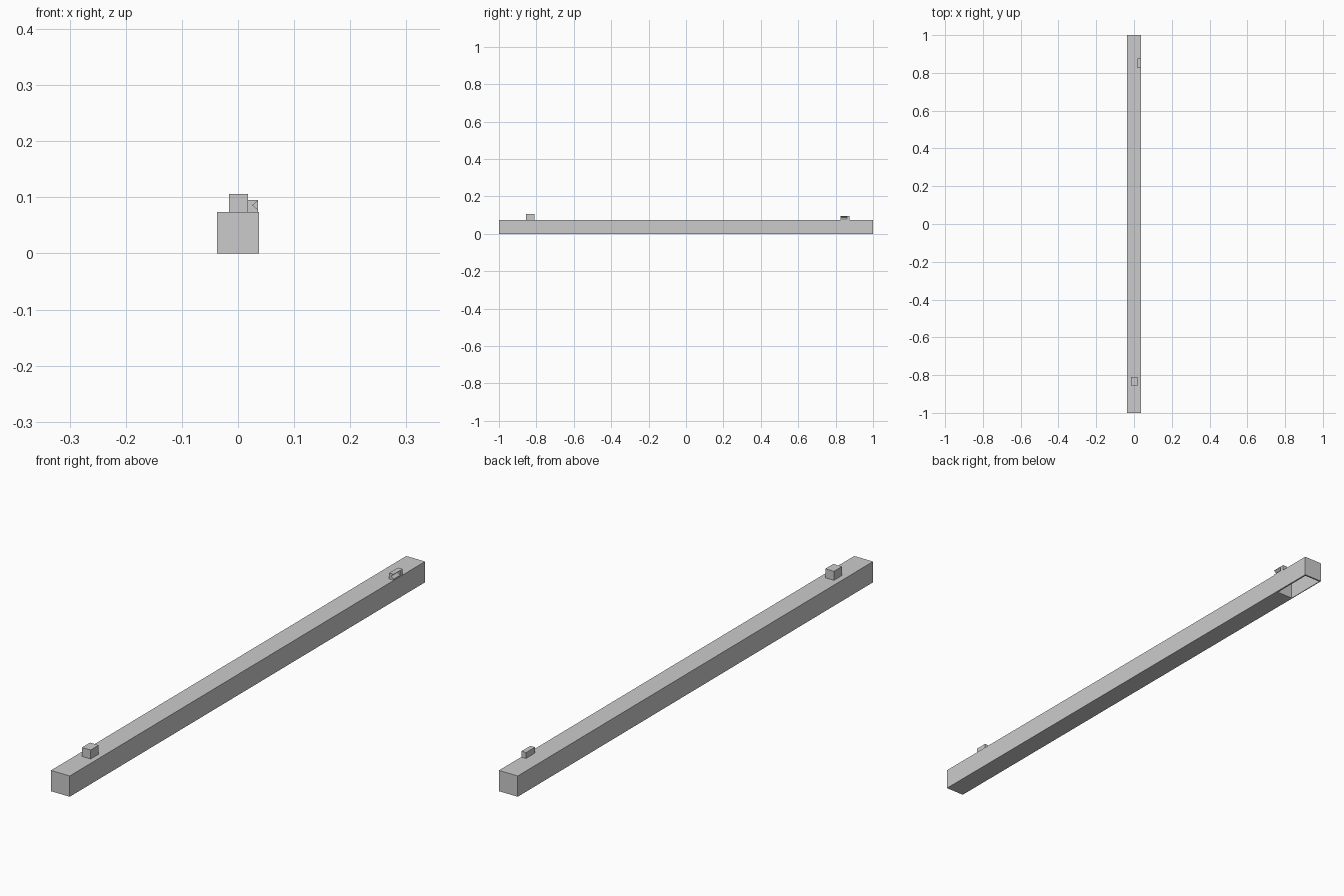
import bpy, bmesh

if "Cube" in bpy.data.objects:
    bpy.data.objects.remove(bpy.data.objects["Cube"])


def box(name, x0, x1, y0, y1, z0, z1):
    bm = bmesh.new()
    bmesh.ops.create_cube(bm, size=1)
    for v in bm.verts:
        v.co.x = x1 if v.co.x > 0 else x0
        v.co.y = y1 if v.co.y > 0 else y0
        v.co.z = z1 if v.co.z > 0 else z0
    return finish(name, bm)


def prism(name, profile, y0, y1):
    # Extrude an x-z profile along y
    bm = bmesh.new()
    face = bm.faces.new([bm.verts.new((x, y0, z)) for x, z in profile])
    out = bmesh.ops.extrude_face_region(bm, geom=[face])
    for v in out["geom"]:
        if isinstance(v, bmesh.types.BMVert):
            v.co.y = y1
    bmesh.ops.recalc_face_normals(bm, faces=bm.faces)
    return finish(name, bm)


def finish(name, bm):
    mesh = bpy.data.meshes.new(name)
    bm.to_mesh(mesh)
    bm.free()
    obj = bpy.data.objects.new(name, mesh)
    bpy.context.collection.objects.link(obj)
    return obj


def cut(target, cutter):
    mod = target.modifiers.new("cut", "BOOLEAN")
    mod.operation = "DIFFERENCE"
    mod.solver = "EXACT"
    mod.object = cutter
    cutter.hide_render = True
    cutter.hide_set(True)


# Long square bar with a pocket under its rear end
bar = box("bar", -0.037, 0.037, -1, 1, 0, 0.074)
cut(bar, box("pocket_cutter", -0.034, 0.031, 0.84, 0.994, -0.02, 0.06))

# Small block on the front end
box("front_block", -0.016, 0.018, -0.855, -0.81, 0.074, 0.106)

# Notched catch on the right edge at the rear
catch = box("rear_catch", 0.018, 0.036, 0.825, 0.875, 0.074, 0.095)
cut(catch, prism("notch_cutter",
                 [(0.026, 0.086), (0.039, 0.0755), (0.039, 0.0965)], 0.80, 0.86))
